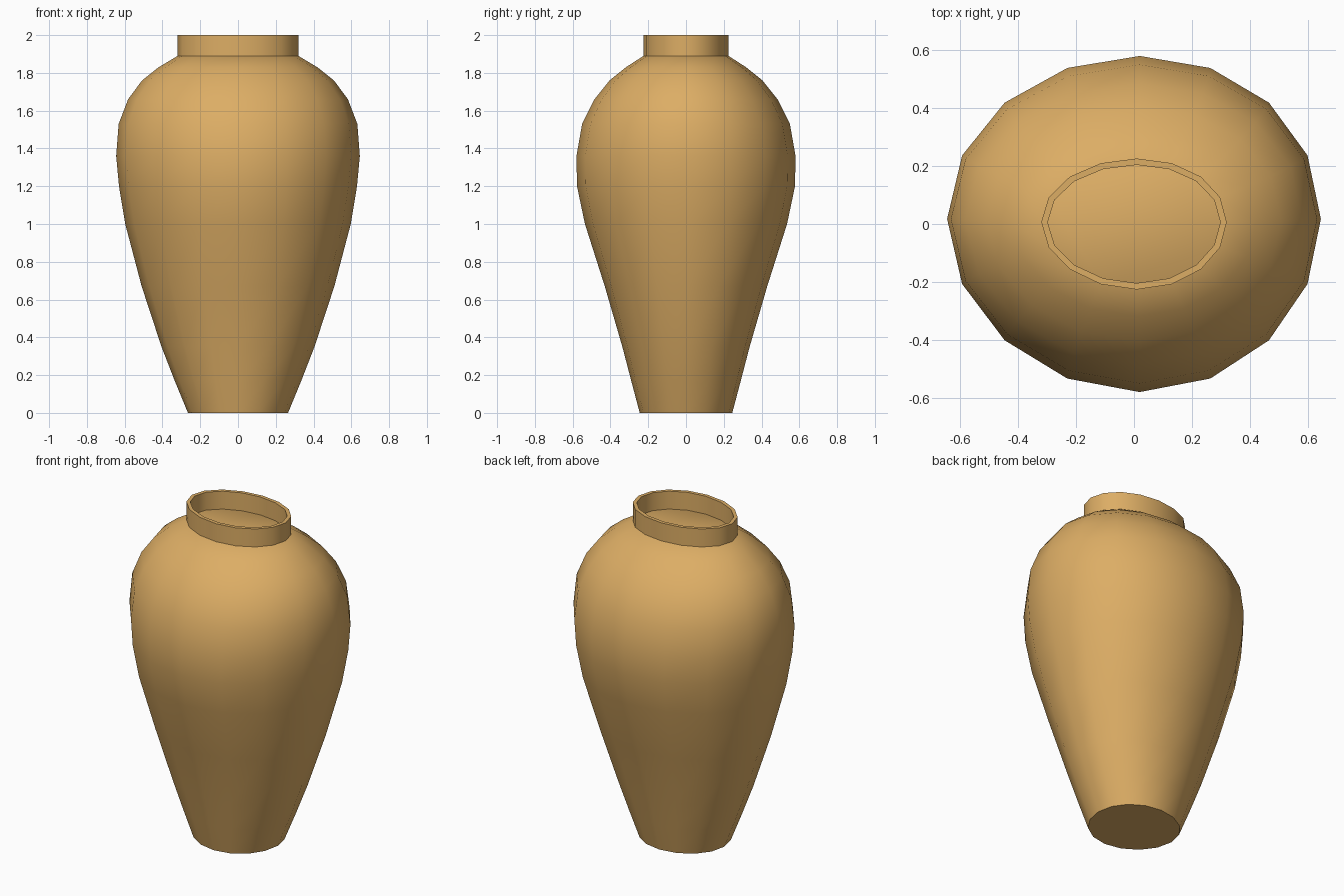
import bpy, bmesh
from math import sin, cos, pi

if "Cube" in bpy.data.objects:
    bpy.data.objects.remove(bpy.data.objects["Cube"])

SIDES = 16

mat = bpy.data.materials.new("ochre_clay")
mat.diffuse_color = (0.72, 0.42, 0.13, 1)
mat.use_nodes = True
mat.node_tree.nodes["Principled BSDF"].inputs["Base Color"].default_value = mat.diffuse_color


def add_ring(bm, z, rx, ry):
    """Oval ring, corners drifting very slightly as on a hand-made pot."""
    ring = []
    for i in range(SIDES):
        c, s = cos(2 * pi * i / SIDES), sin(2 * pi * i / SIDES)
        x = rx * (c + 0.03 * s * s)
        y = ry * (s + 0.03 * c * c)
        ring.append(bm.verts.new((x, y, z)))
    return ring


def loft(name, profile, closed=False, caps=False):
    """Skin a stack of oval rings given as (z, half width, half depth)."""
    bm = bmesh.new()
    rings = [add_ring(bm, *p) for p in profile]
    pairs = list(zip(rings, rings[1:]))
    if closed:
        pairs.append((rings[-1], rings[0]))
    for a, b in pairs:
        for i in range(SIDES):
            j = (i + 1) % SIDES
            bm.faces.new((a[i], a[j], b[j], b[i]))
    if caps:
        bm.faces.new(rings[0][::-1])
        bm.faces.new(rings[-1])
    bmesh.ops.recalc_face_normals(bm, faces=bm.faces)
    mesh = bpy.data.meshes.new(name)
    bm.to_mesh(mesh)
    bm.free()
    obj = bpy.data.objects.new(name, mesh)
    bpy.context.collection.objects.link(obj)
    mesh.materials.append(mat)
    bpy.ops.object.select_all(action='DESELECT')
    obj.select_set(True)
    bpy.context.view_layer.objects.active = obj
    bpy.ops.object.shade_smooth_by_angle(angle=0.6)
    return obj


# Body: narrow foot, swelling to a high shoulder, closed just under the neck
loft("vase_body", [
    (0.00, 0.265, 0.245), (0.17, 0.335, 0.29), (0.35, 0.405, 0.337),
    (0.67, 0.51, 0.43), (1.00, 0.597, 0.535), (1.20, 0.63, 0.577),
    (1.36, 0.645, 0.58), (1.53, 0.632, 0.55), (1.66, 0.582, 0.485),
    (1.76, 0.508, 0.405), (1.83, 0.42, 0.318), (1.89, 0.32, 0.225),
], caps=True)

# Neck: short straight collar with a thin wall
loft("vase_neck", [
    (1.885, 0.32, 0.226), (2.00, 0.32, 0.226),
    (2.00, 0.298, 0.204), (1.885, 0.298, 0.204),
], closed=True)
